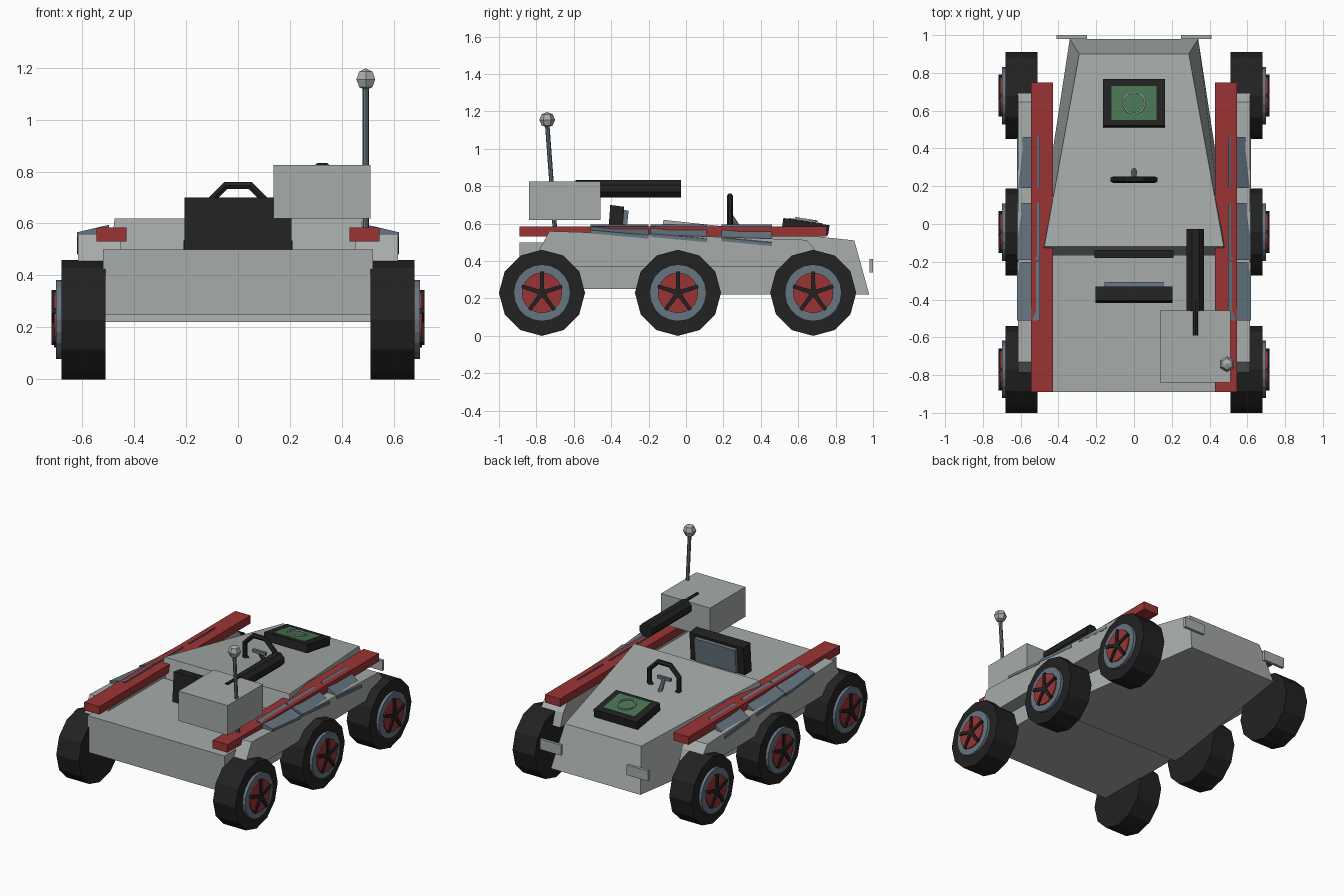
import bpy, bmesh, math
from mathutils import Vector, Matrix

if "Cube" in bpy.data.objects:
    bpy.data.objects.remove(bpy.data.objects["Cube"])


def material(name, rgb):
    m = bpy.data.materials.new(name)
    m.diffuse_color = (*rgb, 1)
    m.use_nodes = True
    m.node_tree.nodes["Principled BSDF"].inputs["Base Color"].default_value = m.diffuse_color
    return m


HULL = material("hull_grey", (0.38, 0.41, 0.40))
RED = material("red", (0.33, 0.034, 0.036))
SLATE = material("slate", (0.135, 0.18, 0.22))
BLACK = material("black", (0.016, 0.016, 0.016))
GREEN = material("screen_green", (0.065, 0.18, 0.085))


def finish(bm, name, mat):
    bmesh.ops.recalc_face_normals(bm, faces=bm.faces)
    me = bpy.data.meshes.new(name)
    bm.to_mesh(me)
    bm.free()
    me.materials.append(mat)
    ob = bpy.data.objects.new(name, me)
    bpy.context.collection.objects.link(ob)
    return ob


def loft(name, mat, a, b):
    """Solid between two matching outlines."""
    bm = bmesh.new()
    va, vb = [bm.verts.new(p) for p in a], [bm.verts.new(p) for p in b]
    bm.faces.new(va)
    bm.faces.new(vb)
    for i in range(len(a)):
        j = (i + 1) % len(a)
        bm.faces.new((va[i], va[j], vb[j], vb[i]))
    return finish(bm, name, mat)


def box(name, mat, x, y, z, tilt=0):
    """Box from ranges, tilted about its own x axis."""
    c = Vector(((x[0] + x[1]) / 2, (y[0] + y[1]) / 2, (z[0] + z[1]) / 2))
    m = Matrix.Translation(c) @ Matrix.Rotation(tilt, 4, 'X') @ Matrix.Diagonal(
        (x[1] - x[0], y[1] - y[0], z[1] - z[0], 1))
    bm = bmesh.new()
    bmesh.ops.create_cube(bm, size=1, matrix=m)
    return finish(bm, name, mat)


def rod(name, mat, p, q, r, sides, spin=0):
    """Cylinder between two points."""
    p, q = Vector(p), Vector(q)
    d = q - p
    m = (Matrix.Translation((p + q) / 2) @ d.to_track_quat('Z', 'Y').to_matrix().to_4x4()
         @ Matrix.Rotation(spin, 4, 'Z'))
    bm = bmesh.new()
    bmesh.ops.create_cone(bm, cap_ends=True, segments=sides, radius1=r, radius2=r,
                          depth=d.length, matrix=m)
    return finish(bm, name, mat)


def ring(name, mat, centre, rot, R, r, n, k):
    """Torus with n segments around and k around the tube."""
    m = Matrix.Translation(centre) @ rot
    bm = bmesh.new()
    g = []
    for i in range(n):
        a = math.tau * (i + 0.5) / n
        g.append([bm.verts.new(m @ Vector(((R + r * math.cos(b)) * math.cos(a),
                                           (R + r * math.cos(b)) * math.sin(a),
                                           r * math.sin(b))))
                  for b in (math.tau * (j + 0.5) / k for j in range(k))])
    for i in range(n):
        for j in range(k):
            i2, j2 = (i + 1) % n, (j + 1) % k
            bm.faces.new((g[i][j], g[i2][j], g[i2][j2], g[i][j2]))
    return finish(bm, name, mat)


# Hull: tapered nose with sloping deck, and a flat rear bed
def section(w_top, y_top, z_top, w_bot, y_bot, z_bot):
    return [(-w_bot, y_bot, z_bot), (w_bot, y_bot, z_bot),
            (w_top, y_top, z_top), (-w_top, y_top, z_top)]


loft("nose_hull", HULL, section(0.29, 0.90, 0.51, 0.34, 0.98, 0.22),
     section(0.475, -0.12, 0.62, 0.52, -0.20, 0.22))
box("rear_bed", HULL, (-0.52, 0.52), (-0.89, -0.165), (0.25, 0.50))

# Fenders, rails, pads, lamps and wheels on both sides
FENDER = [(-0.84, 0.37), (-0.79, 0.45), (-0.73, 0.56), (0.645, 0.513), (0.69, 0.46), (0.72, 0.37)]
for s, side in ((-1, "left"), (1, "right")):
    loft(side + "_fender", HULL, [(s * 0.45, y, z) for y, z in FENDER],
         [(s * 0.615, y, z) for y, z in FENDER])
    xs = sorted((s * 0.43, s * 0.545))
    box(side + "_rail", RED, xs, (-0.89, 0.75), (0.53, 0.585))
    for i, (y0, y1) in enumerate(((-0.51, -0.20), (-0.19, 0.112), (0.19, 0.46))):
        ends = []
        for y in (y0, y1):
            z = 0.548 - 0.06 * (y + 0.51) - 0.01 * (y == y1)
            ends.append([(s * 0.497, y, 0.555), (s * 0.497, y, 0.595),
                         (s * 0.62, y, z + 0.018), (s * 0.62, y, z)])
        loft(f"{side}_pad_{i}", SLATE, *ends)
    box(side + "_lamp", HULL, sorted((s * 0.25, s * 0.41)), (0.98, 1.0), (0.34, 0.41))
    for i, y in enumerate((-0.77, -0.043, 0.68)):
        n = f"{side}_wheel_{i}"

        def disc(part, mat, x0, x1, r, sides):
            rod(n + part, mat, (s * x0, y, 0.23), (s * x1, y, 0.23), r, sides)
        disc("_tyre", BLACK, 0.51, 0.68, 0.23, 12)
        disc("_rim", SLATE, 0.60, 0.70, 0.152, 20)
        disc("_hub", RED, 0.65, 0.709, 0.108, 20)
        disc("_cap", BLACK, 0.70, 0.718, 0.026, 10)
        # five spokes
        for k in range(5):
            a = math.tau * k / 5
            u, v = Vector((0, math.sin(a), math.cos(a))), Vector((0, math.cos(a), -math.sin(a)))
            c = Vector((0, y, 0.23))
            quad = [c - v * 0.012, c + v * 0.012, c + u * 0.113 + v * 0.010, c + u * 0.113 - v * 0.010]
            loft(f"{n}_spoke_{k}", BLACK, [p + Vector((s * 0.70, 0, 0)) for p in quad],
                 [p + Vector((s * 0.718, 0, 0)) for p in quad])

# Seat leaning back, with cushion, and footwell panel below the deck edge
loft("seat_back", BLACK, [(-0.205, -0.42, 0.49), (-0.205, -0.345, 0.49), (-0.205, -0.33, 0.69), (-0.205, -0.405, 0.70)],
     [(0.205, -0.42, 0.49), (0.205, -0.345, 0.49), (0.205, -0.33, 0.69), (0.205, -0.405, 0.70)])
box("seat_cushion", SLATE, (-0.155, 0.155), (-0.345, -0.315), (0.51, 0.672), -0.1)
box("footwell_panel", BLACK, (-0.21, 0.21), (-0.18, -0.14), (0.49, 0.535))

# Steering wheel with crossbar and column
ring("steering_wheel", BLACK, (0, 0.235, 0.635), Matrix.Rotation(math.pi / 2, 4, 'X'), 0.121, 0.017, 8, 6)
box("steering_crossbar", SLATE, (-0.05, 0.05), (0.225, 0.245), (0.635, 0.655))
rod("steering_column", SLATE, (0, 0.235, 0.645), (0, 0.29, 0.56), 0.014, 8)

# Console with tilted screen and dial ring
T = math.radians(-9)
box("console", BLACK, (-0.165, 0.165), (0.515, 0.765), (0.555, 0.611), T)
box("screen", GREEN, (-0.12, 0.12), (0.55, 0.73), (0.608, 0.616), T)
ring("dial_ring", HULL, (0, 0.642, 0.622), Matrix.Rotation(T, 4, 'X'), 0.058, 0.006, 16, 4)

# Rear crate, gun barrel with sight rod, and aerial
box("crate", HULL, (0.137, 0.51), (-0.84, -0.457), (0.62, 0.825))
rod("barrel", BLACK, (0.325, -0.46, 0.787), (0.325, -0.027, 0.787), 0.05, 8, math.pi / 8)
rod("sight_rod", BLACK, (0.325, -0.59, 0.819), (0.325, -0.4, 0.819), 0.015, 8)
rod("aerial", SLATE, (0.492, -0.70, 0.56), (0.492, -0.742, 1.13), 0.012, 8)
bm = bmesh.new()
bmesh.ops.create_uvsphere(bm, u_segments=6, v_segments=4, radius=0.042,
                          matrix=Matrix.Translation((0.492, -0.742, 1.155)))
finish(bm, "aerial_tip", HULL)
